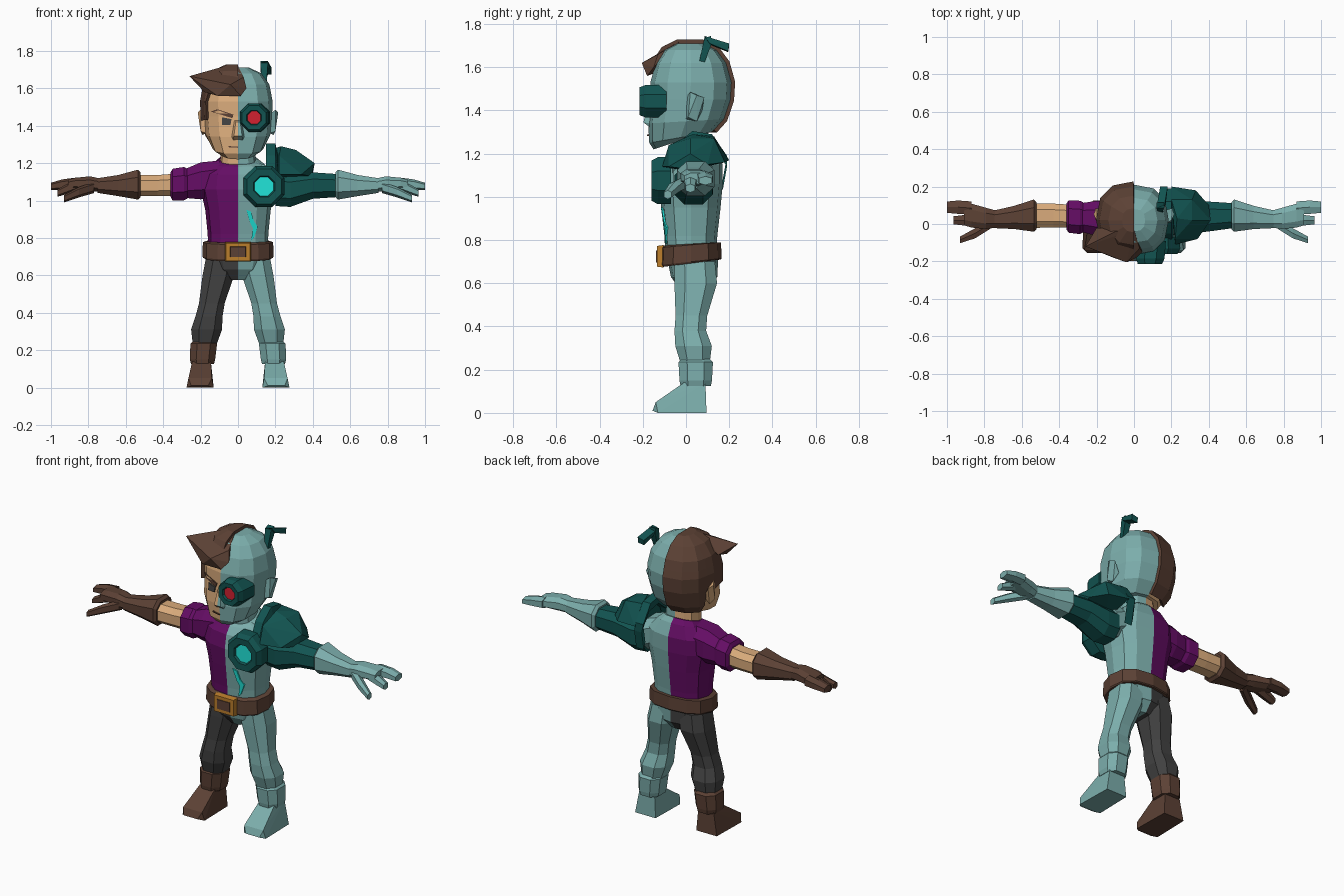
import bpy, bmesh, math
from mathutils import Vector
from mathutils.bvhtree import BVHTree

cube = bpy.data.objects.get("Cube")
if cube:
    bpy.data.objects.remove(cube, do_unlink=True)


def material(name, r, g, b):
    m = bpy.data.materials.new(name)
    m.use_nodes = True
    m.diffuse_color = (r, g, b, 1)
    m.node_tree.nodes["Principled BSDF"].inputs["Base Color"].default_value = (r, g, b, 1)
    return m


SKIN = material("skin", .70, .41, .20)
BROWN = material("brown", .107, .053, .035)
PURPLE = material("purple", .13, .004, .13)
GREY = material("charcoal", .054, .054, .054)
TEAL = material("pale teal", .20, .42, .41)
DARK = material("dark teal", .006, .088, .082)
RED = material("red", .65, .015, .03)
CYAN = material("cyan", .015, .78, .70)
GOLD = material("gold", .50, .21, .025)


def finish(name, bm, mats, rule=None, keep=None, cuts=()):
    """Turn a bmesh into an object; rule picks the material, keep drops faces."""
    for co, no in cuts:
        bmesh.ops.bisect_plane(bm, geom=bm.verts[:] + bm.edges[:] + bm.faces[:],
                               plane_co=co, plane_no=no)
    bmesh.ops.recalc_face_normals(bm, faces=bm.faces[:])
    if keep:
        bad = [f for f in bm.faces if not keep(f.calc_center_median())]
        bmesh.ops.delete(bm, geom=bad, context='FACES')
    if rule:
        for f in bm.faces:
            f.material_index = rule(f.calc_center_median())
    mesh = bpy.data.meshes.new(name)
    bm.to_mesh(mesh)
    bm.free()
    for m in mats:
        mesh.materials.append(m)
    ob = bpy.data.objects.new(name, mesh)
    bpy.context.scene.collection.objects.link(ob)
    return ob


MIDDLE = [((0, 0, 0), (1, 0, 0))]


def halves(c):
    return 0 if c.x < 0 else 1


def ring(c, u, v, n, square=.8):
    pts = []
    for k in range(n):
        a = 2 * math.pi * k / n + (math.pi / n if n < 12 else 0)
        s, t = math.cos(a), math.sin(a)
        pts.append(Vector(c) + Vector(u) * math.copysign(abs(s) ** square, s)
                   + Vector(v) * math.copysign(abs(t) ** square, t))
    return pts


def loft(rings):
    bm = bmesh.new()
    vs = [[bm.verts.new(p) for p in r] for r in rings]
    n = len(vs[0])
    for a, b in zip(vs, vs[1:]):
        for i in range(n):
            bm.faces.new((a[i], a[(i + 1) % n], b[(i + 1) % n], b[i]))
    bm.faces.new(vs[0])
    bm.faces.new(vs[-1])
    return bm


def body(rows, n=12):
    """Upright loft; rows are front z, back z, half width, front y, back y."""
    return loft([ring((0, (f + b) / 2, (zf + zb) / 2), (w, 0, 0),
                      (0, (b - f) / 2, (zb - zf) / 2), n) for zf, zb, w, f, b in rows])


def limb_x(name, side, rows, mat, n=8):
    """Loft along x; rows are x, y, z, half depth, half height."""
    return finish(name, loft([ring((side * x, y, z), (0, d, 0), (0, 0, h), n)
                              for x, y, z, d, h in rows]), [mat])


def limb_z(name, side, rows, mat, n=8):
    """Loft along z; rows are x, y, z, half width, half depth."""
    return finish(name, loft([ring((side * x, y, z), (w, 0, 0), (0, d, 0), n)
                              for x, y, z, w, d in rows]), [mat])


def hull(name, pts, mats, side=1, split=False):
    bm = bmesh.new()
    for x, y, z in pts:
        bm.verts.new((side * x, y, z))
    bmesh.ops.convex_hull(bm, input=bm.verts[:])
    return finish(name, bm, mats, halves if split else None, cuts=MIDDLE if split else ())


def mirrored(pts):
    return pts + [(-x, y, z) for x, y, z in pts]


def lens(name, x, z, y0, y1, r, mats, n=8, lean=0):
    """Prism facing the front with a sunken coloured centre."""
    rows = [(y0, 1, 0), (y1 + .03, 1, 0), (y1, .85, 0), (y1 + .002, .52, 0), (y1 + .015, .46, 1)]
    bm = loft([ring((x + lean * (y1 - y), y, z), (r * s, 0, 0), (0, 0, r * s), n, 1)
               for y, s, _ in rows])
    bm.faces.ensure_lookup_table()
    bm.faces[-1].material_index = 1
    return finish(name, bm, mats)


def plate(name, outline, target, mat):
    """Thin painted shape laid on the front of a target object."""
    src = bmesh.new()
    src.from_mesh(target.data)
    tree = BVHTree.FromBMesh(src)
    bm = bmesh.new()
    rows = []
    for lift in (-.001, .008):
        row = []
        for x, z in outline:
            hit = tree.ray_cast(Vector((x, -1, z)), Vector((0, 1, 0)))[0]
            row.append(Vector((x, hit.y - lift, z)))
        rows.append(row)
    src.free()
    bm.free()
    return finish(name, loft(rows), [mat])


# Head, hair and neck
HEAD = [(1.22, 1.29, .09, -.15, .06), (1.25, 1.30, .135, -.17, .12),
        (1.34, 1.36, .172, -.175, .175), (1.45, 1.45, .182, -.165, .205),
        (1.53, 1.53, .185, -.165, .21), (1.62, 1.62, .168, -.14, .185),
        (1.68, 1.68, .125, -.10, .14), (1.71, 1.71, .06, -.04, .08)]
head = finish("head", body(HEAD), [SKIN, TEAL], halves, cuts=MIDDLE)
finish("neck", body([(1.12, 1.12, .10, -.06, .11), (1.32, 1.32, .09, -.06, .10)]),
       [SKIN, TEAL], halves, cuts=MIDDLE)
hair = finish("hair", body(HEAD), [BROWN],
              keep=lambda c: c.x < 0 and (c.z > 1.57 or (c.y > .07 and c.z > 1.31)
                                          or (c.y > -.09 and c.z > 1.43)),
              cuts=MIDDLE + [((0, y, 0), (0, 1, 0)) for y in (-.09, .07)]
              + [((0, 0, z), (0, 0, 1)) for z in (1.31, 1.43, 1.57)])
thick = hair.modifiers.new("thickness", 'SOLIDIFY')
thick.thickness = .018
thick.offset = 1
hull("hair_quiff", [(-.26, -.12, 1.665), (-.18, -.13, 1.58), (-.11, -.18, 1.56), (.015, -.18, 1.56),
                    (.045, -.15, 1.6), (-.04, -.205, 1.62), (.03, -.13, 1.66), (0, -.03, 1.72),
                    (-.1, -.04, 1.71), (-.2, -.02, 1.62)], [BROWN])
hull("nose", mirrored([(.02, -.16, 1.43), (.035, -.165, 1.34), (.022, -.197, 1.345),
                       (.012, -.18, 1.42), (.025, -.165, 1.32)]), [SKIN, TEAL], split=True)
for side, label, mat in ((1, "left", TEAL), (-1, "right", SKIN)):
    hull(label + "_ear", [(.17, .0, 1.36), (.165, .0, 1.46), (.2, .01, 1.37), (.215, .05, 1.47),
                          (.205, .085, 1.46), (.19, .05, 1.35), (.17, .075, 1.40),
                          (.2, .02, 1.485)], [mat], side)
plate("right_eye", [(-.085, 1.405), (-.04, 1.405), (-.035, 1.435), (-.085, 1.445)], head, GREY)
plate("right_eyebrow", [(-.03, 1.44), (-.025, 1.46), (-.11, 1.488), (-.145, 1.475), (-.11, 1.465)],
      head, BROWN)
plate("mouth", [(-.05, 1.285), (0, 1.282), (0, 1.288), (-.05, 1.291)], head, BROWN)

# Eye lens and antenna
lens("eye_lens", .085, 1.443, -.09, -.215, .082, [DARK, RED], 8, -.08)
hull("antenna_stem", [(x, y, z) for y, z, w in ((.06, 1.62, .012), (.085, 1.62, .012),
                                              (.085, 1.735, .02), (.115, 1.70, .02),
                                              (.115, 1.745, .02))
                      for x in (.14 - w, .14 + w)], [DARK])
hull("antenna_tip", [(.12, .085, 1.735), (.16, .085, 1.745), (.13, .11, 1.705), (.17, .11, 1.71),
                     (.14, .2, 1.70), (.18, .2, 1.71), (.14, .195, 1.67), (.18, .195, 1.675)], [DARK])

# Torso, belt and hips
torso = finish("torso", body([(.72, .74, .16, -.095, .14), (.82, .82, .162, -.1, .145),
                              (.95, .95, .175, -.115, .16), (1.06, 1.06, .2, -.125, .17),
                              (1.14, 1.15, .19, -.11, .17), (1.18, 1.22, .135, -.08, .14),
                              (1.19, 1.245, .105, -.065, .115)]), [PURPLE, TEAL], halves, cuts=MIDDLE)
finish("belt", body([(.675, .71, .185, -.115, .16), (.685, .715, .19, -.12, .165),
                     (.765, .79, .188, -.118, .162), (.775, .79, .17, -.105, .15)]), [BROWN])
finish("hips", body([(.575, .575, .05, -.03, .10), (.63, .63, .13, -.07, .145),
                     (.73, .74, .165, -.09, .15)]), [GREY, TEAL], halves, cuts=MIDDLE)
for name, w, h, y, mat in (("buckle", .07, .052, -.135, GOLD), ("buckle_centre", .045, .03, -.139, BROWN)):
    hull(name, [(x * s, yy, .725 + q * h * s) for x in (-w, w) for q in (-1, 1)
                for yy, s in ((-.105, 1), (y, .92))], [mat])
plate("energy_crack", [(.045, .95), (.07, .94), (.085, .89), (.105, .86), (.085, .8), (.07, .785),
                       (.08, .85), (.065, .88)], torso, CYAN)
lens("chest_core", .14, 1.075, -.07, -.16, .118, [DARK, CYAN], 8, .05)

# Legs and boots
for side, label, cloth, boot in ((1, "left", TEAL, TEAL), (-1, "right", GREY, BROWN)):
    limb_z(label + "_leg", side, [(.09, .04, .7, .085, .10), (.105, .045, .6, .09, .105),
                                  (.14, .025, .45, .073, .078), (.155, .02, .38, .077, .078),
                                  (.168, .035, .31, .088, .09), (.182, .045, .2, .06, .065)], cloth)
    limb_z(label + "_boot_cuff", side, [(.19, .045, .125, .065, .075), (.19, .045, .15, .072, .08),
                                        (.183, .045, .235, .076, .085), (.183, .045, .25, .06, .07)], boot)
    hull(label + "_foot", [(.135, .095, 0), (.27, .095, 0), (.13, -.13, 0), (.275, -.13, 0),
                           (.16, -.155, .01), (.25, -.155, .01), (.14, -.14, .05), (.265, -.14, .05),
                           (.145, -.01, .14), (.245, -.01, .14), (.145, .09, .14), (.245, .09, .14)],
         [boot], side)

# Forearms and hands
for side, label, mat in ((1, "left", TEAL), (-1, "right", BROWN)):
    limb_x(label + "_gauntlet", side, [(.52, .045, 1.085, .075, .07), (.535, .045, 1.085, .092, .085),
                                       (.64, .035, 1.08, .066, .06), (.75, .025, 1.08, .05, .042)], mat)
    limb_x(label + "_palm", side, [(.72, .025, 1.08, .045, .036), (.79, .03, 1.09, .06, .042),
                                   (.87, .045, 1.09, .068, .034), (.91, .05, 1.085, .06, .028)], mat)
    limb_x(label + "_fingers", side, [(.87, .085, 1.09, .04, .032), (.94, .09, 1.085, .04, .028),
                                      (1, .09, 1.075, .034, .02)], mat, 6)
    limb_x(label + "_front_finger", side, [(.86, .02, 1.085, .035, .03), (.92, .02, 1.06, .03, .026),
                                           (.965, .02, 1.04, .024, .02)], mat, 6)
    limb_x(label + "_thumb", side, [(.77, .0, 1.07, .03, .03), (.85, -.05, 1.045, .03, .028),
                                    (.93, -.085, 1.01, .02, .02)], mat, 6)

# Clothed right arm
limb_x("right_sleeve", -1, [(.10, .03, 1.12, .10, .10), (.2, .03, 1.105, .10, .105),
                            (.29, .035, 1.09, .08, .08)], PURPLE)
limb_x("right_sleeve_cuff", -1, [(.27, .035, 1.09, .085, .085), (.29, .035, 1.09, .095, .095),
                                 (.35, .04, 1.085, .092, .09), (.36, .04, 1.085, .075, .07)], PURPLE)
limb_x("right_upper_arm", -1, [(.3, .04, 1.085, .065, .065), (.43, .045, 1.08, .068, .06),
                               (.54, .045, 1.08, .07, .06)], SKIN)

# Armoured left arm and shoulder
limb_x("left_shoulder", 1, [(.10, .03, 1.12, .10, .09), (.22, .03, 1.07, .095, .10)], TEAL)
limb_x("left_upper_arm", 1, [(.2, .035, 1.06, .09, .095), (.28, .035, 1.055, .095, .095),
                             (.4, .04, 1.08, .085, .075), (.54, .045, 1.08, .07, .065)], DARK)
hull("shoulder_pad", [(.22, -.08, 1.24), (.23, .03, 1.29), (.2, .13, 1.28), (.31, .02, 1.27),
                      (.22, -.11, 1.14), (.34, -.08, 1.14), (.41, .02, 1.2), (.39, .0, 1.13),
                      (.2, .2, 1.17), (.33, .18, 1.16), (.4, .1, 1.15), (.31, .13, 1.27),
                      (.21, .0, 1.12)], [DARK])
arch = [(-.09, 1.15), (-.05, 1.24), (.03, 1.305), (.12, 1.29), (.19, 1.19), (.17, 1.08)]
for i, (a, b) in enumerate(zip(arch, arch[1:])):
    hull("shoulder_strap_" + str(i + 1), [(x, y, z - d) for y, z in (a, b)
                                          for x, d in ((.15, 0), (.2, 0), (.16, .05), (.21, .05))], [DARK])
